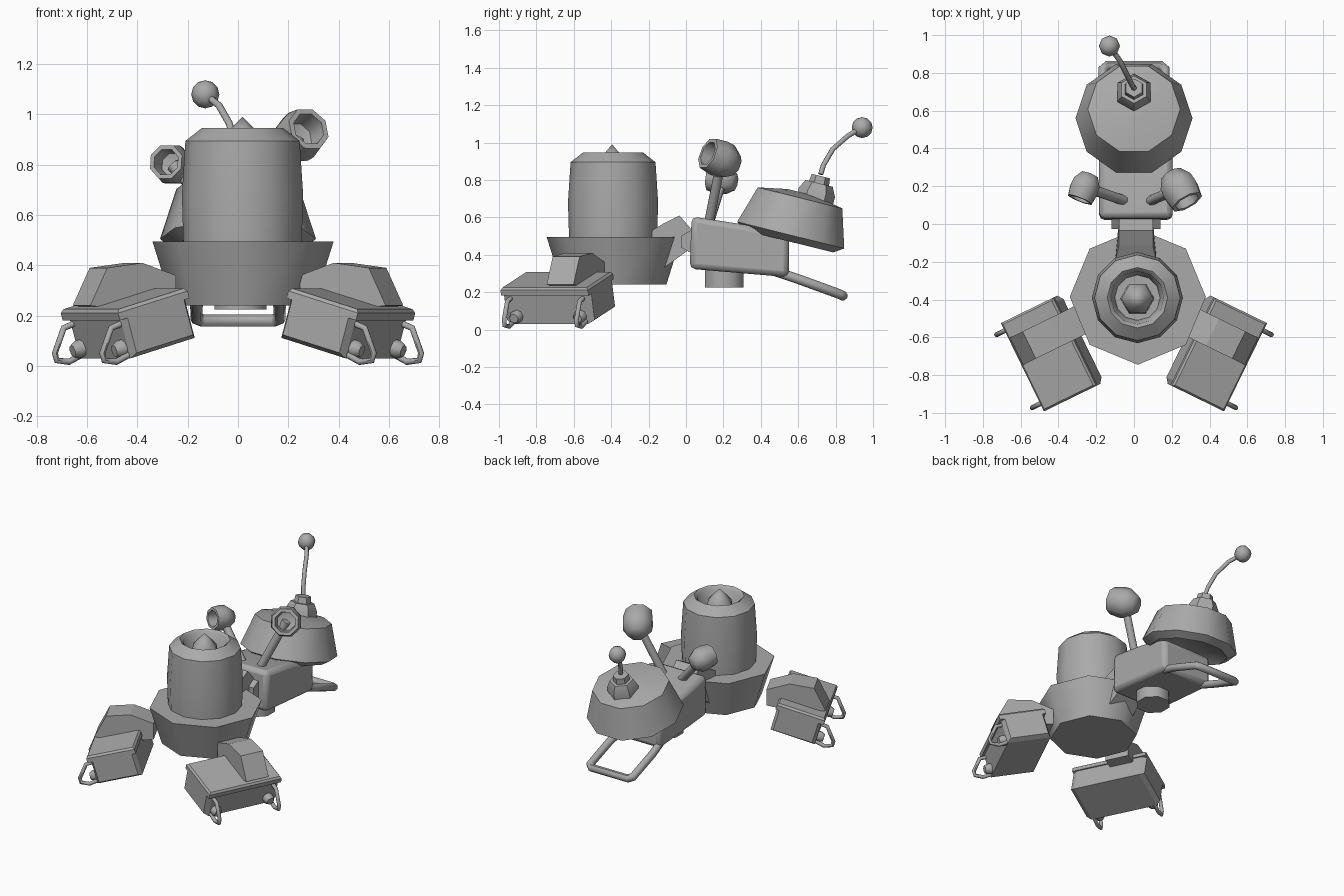
import bpy, bmesh, math
from mathutils import Matrix, Vector

if "Cube" in bpy.data.objects:
    bpy.data.objects.remove(bpy.data.objects["Cube"])

grey = bpy.data.materials.new("plain_grey")
grey.diffuse_color = (0.4, 0.4, 0.4, 1)
grey.use_nodes = True
grey.node_tree.nodes["Principled BSDF"].inputs["Base Color"].default_value = grey.diffuse_color


def finish(ob, angle=0, bevel=0):
    ob.data.materials.append(grey)
    bpy.ops.object.select_all(action='DESELECT')
    ob.select_set(True)
    bpy.context.view_layer.objects.active = ob
    if bevel:
        m = ob.modifiers.new("bevel", 'BEVEL')
        m.width, m.segments = bevel, 2
    if angle:
        bpy.ops.object.shade_smooth_by_angle(angle=math.radians(angle))
    return ob


def from_bm(name, bm, mat=Matrix(), angle=0, bevel=0):
    bmesh.ops.recalc_face_normals(bm, faces=bm.faces[:])
    bm.transform(mat)
    if mat.determinant() < 0:
        bmesh.ops.reverse_faces(bm, faces=bm.faces[:])
    me = bpy.data.meshes.new(name)
    bm.to_mesh(me)
    bm.free()
    ob = bpy.data.objects.new(name, me)
    bpy.context.collection.objects.link(ob)
    return finish(ob, angle, bevel)


def lathe(name, profile, n, mat=Matrix(), phase=0, angle=47):
    """Spin (radius, height) points; ends on the axis or capped flat."""
    bm = bmesh.new()
    rings = []
    for r, z in profile:
        count = n if r > 0 else 1
        rings.append([bm.verts.new((r * math.cos(math.tau * i / n + phase),
                                    r * math.sin(math.tau * i / n + phase), z)) for i in range(count)])
    for a, b in zip(rings, rings[1:]):
        for i in range(n):
            q = [a[i % len(a)], a[(i + 1) % len(a)], b[(i + 1) % len(b)], b[i % len(b)]]
            bm.faces.new(list(dict.fromkeys(q)))
    for ring in (rings[0], rings[-1]):
        if len(ring) > 1:
            bm.faces.new(ring)
    return from_bm(name, bm, mat, angle)


def prism(name, outline, w0, w1, mat=Matrix(), angle=0, bevel=0):
    """Extrude an (a, b) outline along local x from -w0 to w0 (w1 = half width at the first points)."""
    bm = bmesh.new()
    sides = []
    for s in (-1, 1):
        sides.append([bm.verts.new((s * (w1 if i < 2 else w0), a, b)) for i, (a, b) in enumerate(outline)])
    n = len(outline)
    for i in range(n):
        j = (i + 1) % n
        bm.faces.new((sides[0][i], sides[0][j], sides[1][j], sides[1][i]))
    for s in sides:
        bm.faces.new(s)
    return from_bm(name, bm, mat, angle, bevel)


def tube(name, pts, r, mat=Matrix(), cyclic=False):
    cu = bpy.data.curves.new(name, 'CURVE')
    cu.dimensions = '3D'
    cu.bevel_depth, cu.bevel_resolution, cu.use_fill_caps = r, 2, True
    sp = cu.splines.new('POLY')
    sp.points.add(len(pts) - 1)
    for p, co in zip(sp.points, pts):
        p.co = (*(mat @ Vector(co)), 1)
    sp.use_cyclic_u = cyclic
    ob = bpy.data.objects.new(name, cu)
    bpy.context.collection.objects.link(ob)
    bpy.ops.object.select_all(action='DESELECT')
    ob.select_set(True)
    bpy.context.view_layer.objects.active = ob
    bpy.ops.object.convert(target='MESH')
    return finish(bpy.context.object, 47)


def at(x, y, z):
    return Matrix.Translation((x, y, z))


# front bowl, turbine drum and the cone inside it
lathe("bowl", [(0.28, 0.24), (0.36, 0.495)], 8, at(0.02, -0.385, 0))
lathe("drum", [(0.235, 0.48), (0.241, 0.68), (0.227, 0.895), (0.16, 0.947), (0.14, 0.93), (0.12, 0.78), (0, 0.78)],
      12, at(0.018, -0.39, 0))
lathe("drum_cone", [(0.09, 0.77), (0.085, 0.9), (0.045, 0.945), (0, 0.99)], 6, at(0.018, -0.395, 0))

# neck and hinge joining bowl to rear body
prism("neck", [(-0.2, 0.27), (-0.2, 0.52), (-0.115, 0.57), (-0.035, 0.61), (0.035, 0.53), (0.02, 0.43)],
      0.09, 0.11, at(0.01, 0, 0))
lathe("hinge", [(0.06, -0.13), (0.06, 0.13)], 6, at(0.01, 0.025, 0.47) @ Matrix.Rotation(math.pi / 2, 4, 'Y'))

# rear body, hub beneath it and rear handle
prism("rear_body", [(0.02, 0.325), (0.03, 0.605), (0.32, 0.56), (0.55, 0.50), (0.55, 0.28)],
      0.195, 0.195, at(0.01, 0, 0), 40, 0.03)
lathe("hub", [(0.112, 0.225), (0.112, 0.33)], 8, at(0.01, 0.205, 0), math.pi / 8)
tube("rear_handle", [(-0.15, 0.48, 0.31), (-0.165, 0.60, 0.27), (-0.165, 0.82, 0.19), (-0.14, 0.84, 0.18),
                     (0.14, 0.84, 0.18), (0.165, 0.82, 0.19), (0.165, 0.60, 0.27), (0.15, 0.48, 0.31)], 0.026)

# tilted rear dome with collar, antenna and ball
tilt = at(0, 0.56, 0.505) @ Matrix.Rotation(math.radians(-14), 4, 'X')
lathe("dome", [(0, 0.02), (0.20, 0.0), (0.255, -0.035), (0.31, 0.0), (0.245, 0.205), (0.08, 0.235)], 10, tilt)
lathe("collar", [(0.10, 0.19), (0.10, 0.255), (0.075, 0.305), (0.055, 0.305), (0.05, 0.345), (0.03, 0.345)],
      6, tilt @ at(0, 0.08, 0), math.pi / 6)
tube("antenna", [(0, 0.72, 0.83), (-0.01, 0.735, 0.88), (-0.035, 0.785, 0.965),
                 (-0.075, 0.865, 1.035), (-0.13, 0.94, 1.08)], 0.014)
bm = bmesh.new()
bmesh.ops.create_uvsphere(bm, u_segments=8, v_segments=6, radius=0.056)
from_bm("antenna_ball", bm, at(-0.13, 0.942, 1.08), 60)

# hollow lamps on stems, right one larger
for side, pos, aim, size, foot in (("right", (0.24, 0.19, 0.91), (0.45, -0.8, 0.36), 1.0, (0.08, 0.12, 0.56)),
                                   ("left", (-0.26, 0.195, 0.80), (-0.35, -0.88, 0.15), 0.8, (-0.04, 0.12, 0.56))):
    m = at(*pos) @ Vector(aim).to_track_quat('Z', 'Y').to_matrix().to_4x4() @ Matrix.Scale(size, 4)
    lathe("lamp_" + side, [(0, -0.1), (0.06, -0.09), (0.098, -0.03), (0.102, 0.02), (0.09, 0.09),
                           (0.068, 0.09), (0.06, 0.0), (0, -0.02)], 8, m, math.pi / 8, 50)
    tube("lamp_stem_" + side, [foot, pos], 0.027)

# front pods: local x outward, y forward along the pod, z up, rolled down to the outside
yaw = math.radians(-26)
for side, sx in (("right", 1), ("left", -1)):
    mirror = Matrix.Scale(sx, 4, (1, 0, 0))
    flat = mirror @ at(0.43, -0.68, 0) @ Matrix.Rotation(yaw, 4, 'Z')
    pod = flat @ at(0, 0, 0.168) @ Matrix.Rotation(math.radians(16), 4, 'Y')

    # pod shell with tapered ends
    bm = bmesh.new()
    bmesh.ops.create_cube(bm, size=1, matrix=at(-0.005, 0, -0.012) @ Matrix.Diagonal((0.295, 0.46, 0.18, 1)))
    bm.faces.ensure_lookup_table()
    ends = [f for f in bm.faces if abs(f.normal.y) > 0.9]
    bmesh.ops.inset_individual(bm, faces=ends, thickness=0.025, depth=0.03)
    from_bm("pod_" + side, bm, pod)

    # lid with chamfered rim
    bm = bmesh.new()
    bmesh.ops.create_cube(bm, size=1, matrix=at(0, 0, 0.075) @ Matrix.Diagonal((0.32, 0.52, 0.03, 1)))
    bm.faces.ensure_lookup_table()
    top = [f for f in bm.faces if f.normal.z > 0.9]
    bmesh.ops.inset_individual(bm, faces=top, thickness=0.015, depth=0.013)
    from_bm("pod_lid_" + side, bm, pod)

    # bracket from bowl to pod
    arm = [(-0.21, 0.25), (-0.21, 0.36), (-0.06, 0.41), (0.095, 0.39), (0.17, 0.24), (-0.03, 0.22)]
    turn = Matrix(((0, 1, 0, 0), (-1, 0, 0, 0), (0, 0, 1, 0), (0, 0, 0, 1)))
    prism("bracket_" + side, arm, 0.08, 0.08, flat @ at(0, 0.09, 0) @ turn)

    # bent skid tubes and round stubs on the outer face
    for end, y in (("front", -0.215), ("rear", 0.215)):
        skid = [(0.13, 0.04), (0.185, 0.035), (0.25, -0.05), (0.25, -0.08), (0.2, -0.1), (0.12, -0.085)]
        tube(f"skid_{end}_{side}", [(u, y, v) for u, v in skid], 0.013, pod)
        lathe(f"stub_{end}_{side}", [(0.036, 0.1), (0.036, 0.165), (0.025, 0.185)], 8,
              pod @ at(0, y * 0.88, -0.06) @ Matrix.Rotation(math.pi / 2, 4, 'Y'))
